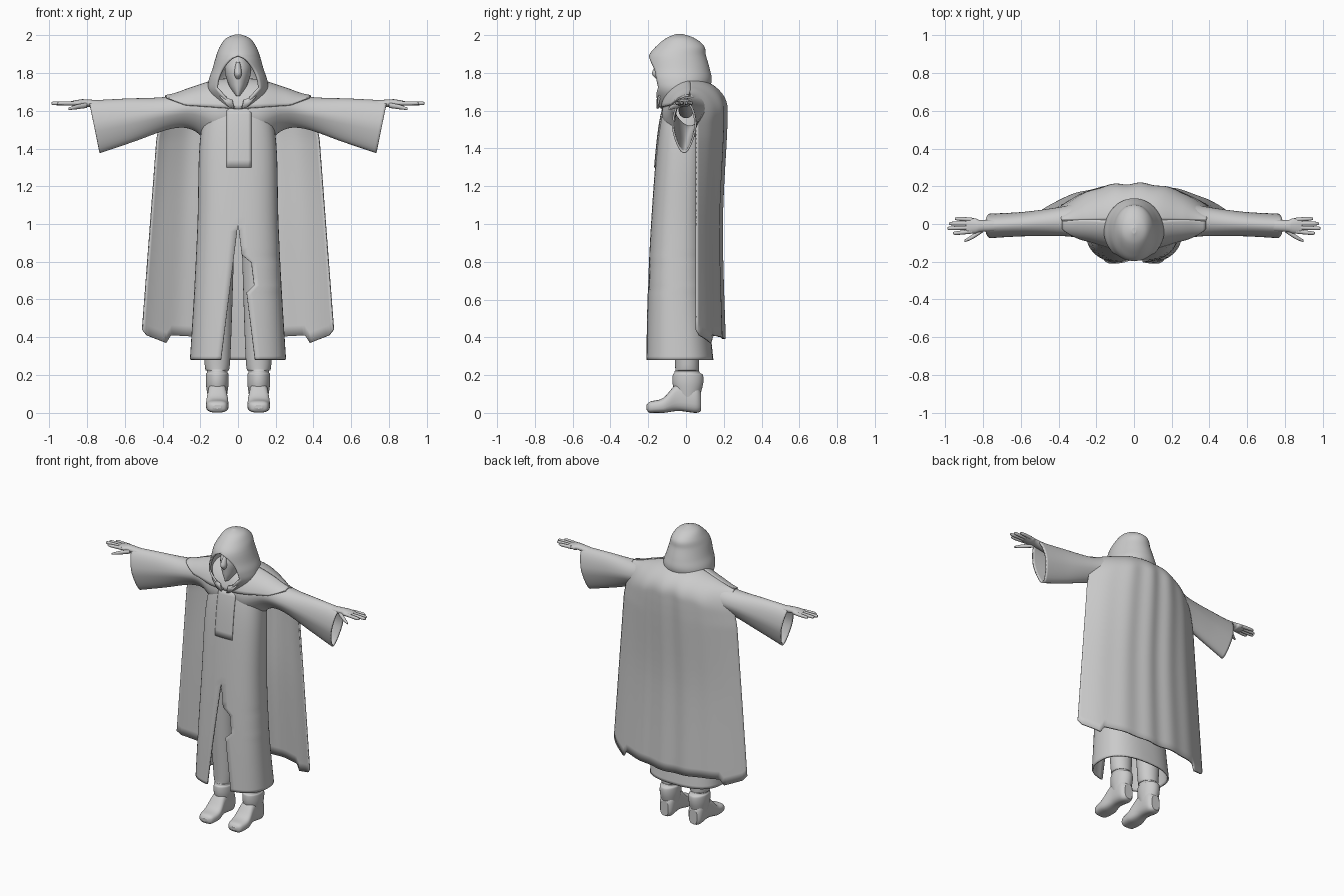
import bpy, bmesh
from math import sin, cos, pi, asin, sqrt, copysign

cube = bpy.data.objects.get("Cube")
if cube:
    bpy.data.objects.remove(cube, do_unlink=True)

grey = (.6, .6, .6, 1)
cloth = bpy.data.materials.new("plain_grey")
cloth.use_nodes = True
cloth.diffuse_color = grey
cloth.node_tree.nodes["Principled BSDF"].inputs["Base Color"].default_value = grey


def mix(start, end, factor):
    return start + (end - start) * factor


def lookup(rows, key):
    """Linear interpolation of rows sorted by their first column."""
    for low, high in zip(rows, rows[1:]):
        if key <= high[0]:
            factor = max(0, (key - low[0]) / (high[0] - low[0]))
            return [mix(a, b, factor) for a, b in zip(low, high)]
    return rows[-1]


def spline(rows, steps=6):
    """Smooth curve through a few rows of values."""
    result = []
    last = len(rows) - 1
    for i in range(last):
        before, start, end, after = (rows[min(max(i + k, 0), last)] for k in (-1, 0, 1, 2))
        for step in range(steps):
            t = step / steps
            row = []
            for a, b, c, d in zip(before, start, end, after):
                slope_in, slope_out = (c - a) / 2, (d - b) / 2
                bend = slope_in * (1 - t) - slope_out * t + (c - b) * (2 * t - 1)
                row.append(mix(b, c, t) + t * (1 - t) * bend)
            result.append(row)
    return result + [list(rows[-1])]


def power(value, exponent):
    return copysign(abs(value) ** exponent, value)


def loft(name, rings, cap_start=False, cap_end=False, mirror=False, thickness=0):
    """Skin a run of equal rings; rings that meet themselves are welded shut."""
    bm = bmesh.new()
    grid = [[bm.verts.new(point) for point in ring] for ring in rings]
    for lower, upper in zip(grid, grid[1:]):
        for a, b, c, d in zip(lower, lower[1:], upper[1:], upper):
            bm.faces.new((a, b, c, d)).smooth = True
    if cap_start:
        bm.faces.new(grid[0])
    if cap_end:
        bm.faces.new(grid[-1])
    bmesh.ops.remove_doubles(bm, verts=bm.verts, dist=.0005)
    bmesh.ops.recalc_face_normals(bm, faces=bm.faces)
    mesh = bpy.data.meshes.new(name)
    bm.to_mesh(mesh)
    bm.free()
    mesh.materials.append(cloth)
    part = bpy.data.objects.new(name, mesh)
    bpy.context.collection.objects.link(part)
    if mirror:
        part.modifiers.new("Mirror", 'MIRROR')
    if thickness:
        shell = part.modifiers.new("Solidify", 'SOLIDIFY')
        shell.thickness, shell.offset = thickness, 0


def level_ring(z, width, front, back, gap_left=0, gap_right=0, exponent=1, centre=0, count=48):
    """Horizontal oval starting at the front, with an optional front gap."""
    first = asin((gap_left / width) ** (1 / exponent))
    last = 2 * pi - asin((gap_right / width) ** (1 / exponent))
    ring = []
    for i in range(count + 1):
        angle = mix(first, last, i / count)
        ring.append((centre + width * power(sin(angle), exponent),
                     mix(front, back, .5 - power(cos(angle), exponent) / 2), z))
    return ring


def side_ring(x, top, bottom, front, back, slant=0, egg=0, count=32):
    """Upright oval across the x axis, narrower and set inward below."""
    ring = []
    for i in range(count + 1):
        angle = 2 * pi * i / count
        rise = sin(angle)
        narrow = 1 - egg * max(0, -rise)
        ring.append((x * (1 - slant * (1 - rise) / 2),
                     mix(front, back, .5 - narrow * cos(angle) / 2),
                     mix(bottom, top, .5 + rise / 2)))
    return ring


def stack(name, rows, **options):
    """Closed upright form from rows of height, half width, front and back."""
    rings = [level_ring(*row, **options) for row in spline(rows)]
    loft(name, rings, cap_start=True, cap_end=True, mirror="centre" in options)


# Robe with a tapering front slit and a tear on one edge
robe_rows = spline([(.28, .25, -.21, .14), (.6, .23, -.2, .11), (1, .21, -.18, .1),
                    (1.4, .2, -.15, .11), (1.6, .17, -.12, .12), (1.7, .13, -.08, .11)], 10)
rings = []
for row in robe_rows:
    slit = max(0, 1 - row[0]) / 8
    tear = .045 if .66 < row[0] < .8 else 0
    rings.append(level_ring(*row, slit + tear, slit, exponent=.8))
loft("robe", rings, thickness=.01)

# Chest panel lying on the robe
rings = []
for i in range(9):
    z, width, front, back = lookup(robe_rows, mix(1.3, 1.62, i / 8))
    row = []
    for j in range(9):
        x = mix(-.06, .07, j / 8)
        bulge = (1 - abs(x / width) ** 2.5) ** .4
        row.append((x, mix(front, back, .5 - bulge / 2) - .006, z))
    rings.append(row)
loft("chest_panel", rings, thickness=.008)

# Shoulders and wide sleeves: distance out, top, bottom, front, back
sleeve_rows = spline([(0, 1.76, 1.4, -.12, .16), (.12, 1.75, 1.4, -.12, .16),
                      (.25, 1.71, 1.5, -.08, .13), (.38, 1.67, 1.51, -.06, .09),
                      (.6, 1.66, 1.44, -.06, .06), (.79, 1.65, 1.38, -.07, .05)], 8)
loft("sleeves", [side_ring(*row, slant=.07, egg=.3) for row in sleeve_rows],
     mirror=True, thickness=.01)

# Mantle over the front of the shoulders
mantle_hem = [(0, 1.61), (.28, 1.63), (.38, 1.67)]
rings = []
for i in range(25):
    x, top, bottom, front, back = lookup(sleeve_rows, .38 * i / 24)
    middle, radius = (top + bottom) / 2, (top - bottom) / 2 + .01
    lowest = asin((lookup(mantle_hem, x)[1] - middle) / radius)
    row = []
    for j in range(13):
        angle = mix(pi / 2, lowest, j / 12)
        row.append((x, mix(front - .01, back + .01, .5 - cos(angle) / 2),
                    middle + radius * sin(angle)))
    rings.append(row)
loft("shoulder_mantle", rings, mirror=True, thickness=.01)

# Cape hanging from the shoulder ridge, with soft folds and a ragged hem
cape_width = [(.4, .51), (1.45, .43), (1.7, .38)]
cape_back = spline([(.4, .2), (1, .185), (1.55, .21), (1.8, .2)])
cape_hem = [(0, .39), (.7, .41), (.75, .37), (.95, .41), (1, .44)]
rings = []
for i in range(49):
    row = []
    for j in range(81):
        side = j / 40 - 1
        reach = abs(side)
        top = lookup(sleeve_rows, reach * .38)[1] + .008
        z = mix(top, lookup(cape_hem, reach)[1], (i / 48) ** 2)
        drop = min(1, (top - z) / .15)
        fold = .006 * sin(side * 17) * drop * (1 - reach)
        back = mix(lookup(cape_back, z)[1], .055, reach ** 2.5) + fold
        y = mix(.02, back, sqrt(1 - (1 - drop) ** 2))
        row.append((side * lookup(cape_width, z)[1], y, z))
    rings.append(row)
loft("cape", rings, thickness=.01)

# Hood with a pointed face opening that closes in at the throat
hood_rows = [(1.62, .1, -.14, .08), (1.7, .15, -.18, .11), (1.76, .15, -.2, .13),
             (1.82, .13, -.2, .12), (1.89, .11, -.19, .1), (1.94, .09, -.15, .09),
             (1.98, .06, -.1, .04), (2, .01, -.05, -.02)]
rings = []
for row in spline(hood_rows):
    below_peak = min(1, max(0, (1.89 - row[0]) / .17))
    opening = min(.9 * (row[0] - 1.6), .11 * sin(below_peak * pi / 2) ** .6)
    rings.append(level_ring(*row, opening, opening))
loft("hood", rings, cap_end=True, thickness=.012)

# Collar points at the throat
loft("collar_points", [[(.02, -.15, 1.61), (.03, -.15, 1.66)],
                       [(.05, -.15, 1.62), (.1, -.14, 1.68)]], mirror=True, thickness=.01)

# Face with a pointed chin, nose and neck
stack("face", [(1.68, .01, -.14, -.08), (1.74, .05, -.15, .02),
               (1.83, .07, -.15, .05), (1.92, .03, -.1, 0)])
stack("nose", [(1.77, .01, -.16, -.13), (1.8, .02, -.18, -.13), (1.86, .01, -.15, -.12)])
stack("neck", [(1.6, .05, -.09, .04), (1.76, .05, -.09, .04)])


def limb(name, path):
    """Tapered form along the arm: x, y, z, half width and half height."""
    rings = [side_ring(x, z + high, z - high, y - wide, y + wide, count=16)
             for x, y, z, wide, high in spline(path, 4)]
    loft(name, rings, cap_start=True, cap_end=True, mirror=True)


# Hands
limb("forearm_and_palm", [(.5, 0, 1.6, .04, .04), (.79, -.01, 1.64, .03, .02),
                          (.84, -.01, 1.64, .04, .02), (.89, -.01, 1.64, .04, .01)])
fingers = {"index_finger": .96, "middle_finger": .99, "ring_finger": .98, "little_finger": .95}
for order, (name, tip) in enumerate(fingers.items()):
    y = .021 * order - .04
    limb(name, [(.86, y, 1.64, .011, .011), (tip - .02, y * 1.2, 1.64, .01, .01),
                (tip, y * 1.2, 1.64, .005, .005)])
limb("thumb", [(.8, -.03, 1.63, .014, .014), (.86, -.07, 1.62, .012, .012),
               (.9, -.09, 1.61, .006, .006)])

# Legs and boot shafts
stack("legs", [(.08, .05, -.05, .07), (.15, .06, -.07, .09), (.2, .06, -.07, .09),
               (.22, .055, -.06, .07), (.3, .07, -.06, .07), (.9, .09, -.1, .08)], centre=.11)

# Boot feet: y, half width, top, bottom
foot_rows = [(-.21, .02, .04, .02), (-.19, .05, .06, 0), (-.12, .06, .08, 0),
             (-.04, .05, .16, .01), (.05, .05, .15, 0), (.08, .03, .11, .01)]
rings = []
for y, width, top, bottom in spline(foot_rows):
    outline = level_ring(y, width, max(0, bottom), top, exponent=.7, centre=.11, count=24)
    rings.append([(x, depth, height) for x, height, depth in outline])
loft("boot_feet", rings, cap_start=True, cap_end=True, mirror=True)
